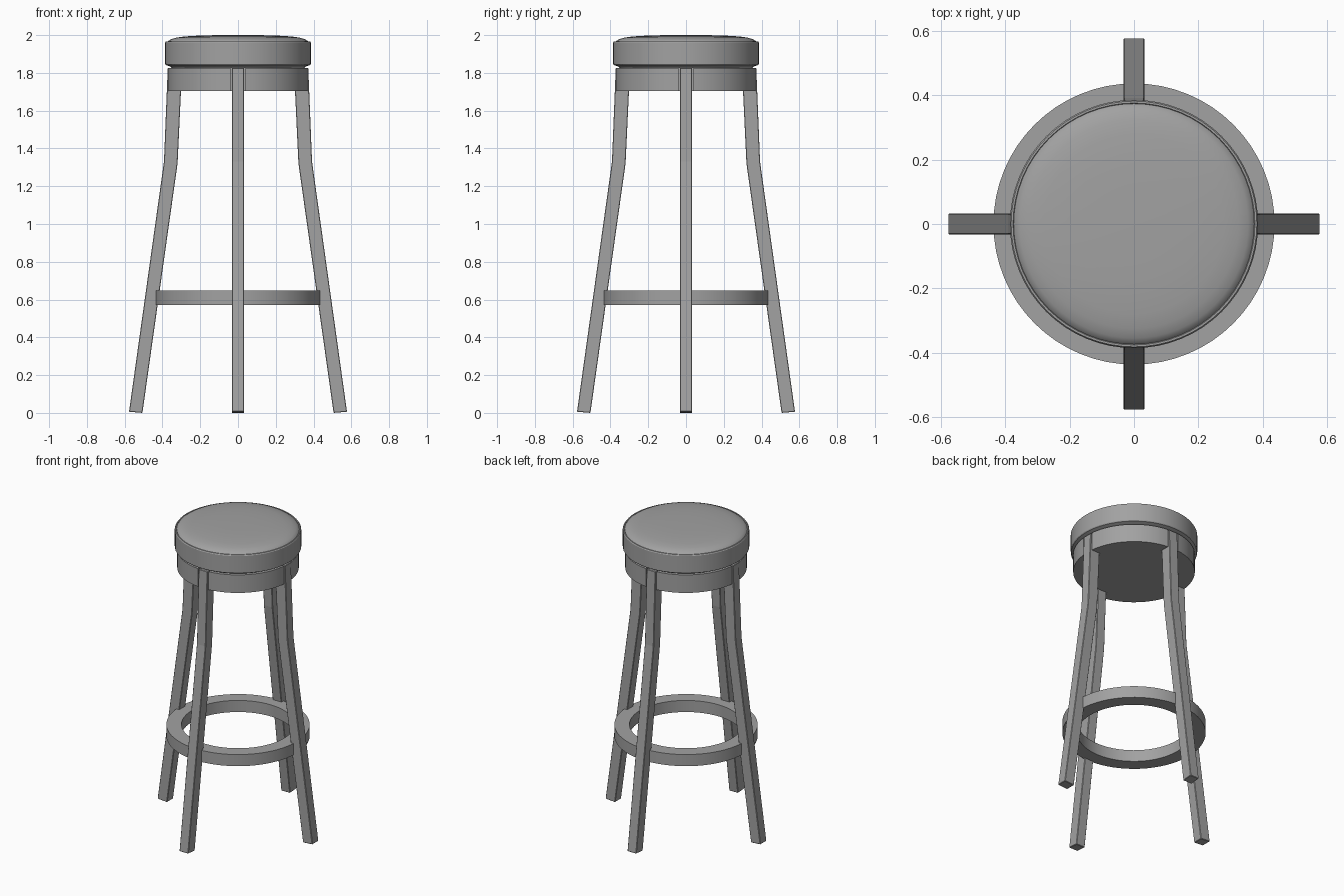
import bpy, bmesh, math
from mathutils import Matrix

cube = bpy.data.objects.get("Cube")
if cube:
    bpy.data.objects.remove(cube, do_unlink=True)

grey = bpy.data.materials.new("plain grey")
grey.use_nodes = True
color = (0.36, 0.36, 0.36, 1)
grey.diffuse_color = color
grey.node_tree.nodes["Principled BSDF"].inputs["Base Color"].default_value = color


def finish(name, bm, smooth=True):
    bmesh.ops.recalc_face_normals(bm, faces=bm.faces)
    mesh = bpy.data.meshes.new(name)
    bm.to_mesh(mesh)
    bm.free()
    mesh.materials.append(grey)
    obj = bpy.data.objects.new(name, mesh)
    bpy.context.collection.objects.link(obj)
    if smooth:
        bpy.ops.object.select_all(action="DESELECT")
        obj.select_set(True)
        bpy.context.view_layer.objects.active = obj
        bpy.ops.object.shade_smooth_by_angle(angle=math.radians(30))
    return obj


def lathe(name, profile, steps=64, closed=False):
    """Spin (radius, height) points around the z axis."""
    bm = bmesh.new()
    verts = [bm.verts.new((r, 0, z)) for r, z in profile]
    pairs = list(zip(verts, verts[1:]))
    if closed:
        pairs.append((verts[-1], verts[0]))
    edges = [bm.edges.new(p) for p in pairs]
    bmesh.ops.spin(bm, geom=verts + edges, cent=(0, 0, 0), axis=(0, 0, 1),
                   angle=math.tau, steps=steps)
    bmesh.ops.remove_doubles(bm, verts=bm.verts, dist=0.0005)
    return finish(name, bm)


def prism(name, outline, width, angle):
    """Extrude an (x, z) outline to a width and turn it around the z axis."""
    bm = bmesh.new()
    face = bm.faces.new([bm.verts.new((x, -width / 2, z)) for x, z in outline])
    new = bmesh.ops.extrude_face_region(bm, geom=[face])["geom"]
    bmesh.ops.translate(bm, vec=(0, width, 0),
                        verts=[v for v in new if isinstance(v, bmesh.types.BMVert)])
    bmesh.ops.rotate(bm, cent=(0, 0, 0), verts=bm.verts,
                     matrix=Matrix.Rotation(angle, 3, "Z"))
    return finish(name, bm, smooth=False)


# Padded seat: tapered underside, straight band, seam groove and domed top
lathe("seat_cushion", [
    (0, 1.825), (0.35, 1.825), (0.355, 1.832), (0.382, 1.842), (0.386, 1.848),
    (0.386, 1.96), (0.382, 1.966), (0.376, 1.966), (0.374, 1.963),
    (0.371, 1.968), (0.355, 1.978), (0.325, 1.987), (0.28, 1.993),
    (0.2, 1.998), (0.1, 2.0), (0, 2.0)])

# Round apron below the seat
apron = lathe("seat_apron", [(0, 1.705), (0.371, 1.705), (0.371, 1.826), (0, 1.826)])

# Foot ring
lathe("foot_ring", [(0.345, 0.57), (0.437, 0.57), (0.437, 0.648), (0.345, 0.648)],
      closed=True)

# Four bent legs, each in a slot cut in the apron
leg_outline = [(0.506, 0.0), (0.577, 0.006), (0.392, 1.33), (0.372, 1.826),
               (0.3, 1.826), (0.302, 1.7), (0.32, 1.32)]
slot_outline = [(0.3, 1.6), (0.5, 1.6), (0.5, 1.9), (0.3, 1.9)]
for i, side in enumerate(("left", "back", "right", "front")):
    angle = i * math.pi / 2
    leg = prism(side + "_leg", leg_outline, 0.066, angle)
    bevel = leg.modifiers.new("soft_edges", "BEVEL")
    bevel.width = 0.003
    bevel.segments = 1
    slot = prism(side + "_slot_cutter", slot_outline, 0.078, angle)
    slot.hide_render = True
    slot.hide_set(True)
    cut = apron.modifiers.new(side + "_slot", "BOOLEAN")
    cut.operation = "DIFFERENCE"
    cut.object = slot
